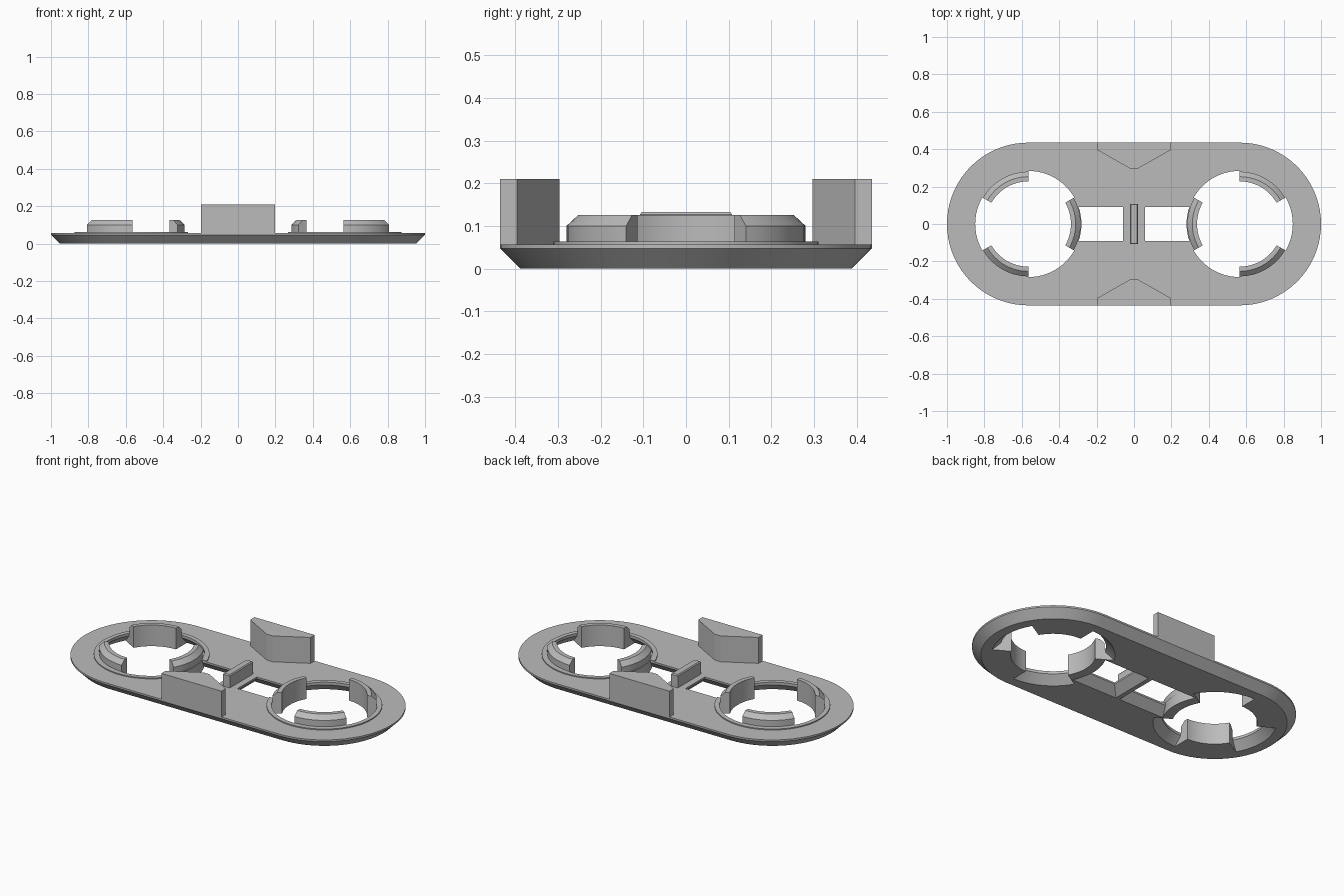
import bpy, bmesh, math

if "Cube" in bpy.data.objects:
    bpy.data.objects.remove(bpy.data.objects["Cube"])

END_X, HALF_W = 0.565, 0.435     # centres and radius of the rounded ends
LIP_Z, TOP_Z = 0.047, 0.057      # height of the undercut and of the plate
HOLE_R = 0.284

grey = bpy.data.materials.new("grey_plastic")
grey.use_nodes = True
grey.diffuse_color = (0.5, 0.5, 0.5, 1)
grey.node_tree.nodes["Principled BSDF"].inputs["Base Color"].default_value = (0.5, 0.5, 0.5, 1)


def finish(name, bm):
    bmesh.ops.recalc_face_normals(bm, faces=bm.faces)
    mesh = bpy.data.meshes.new(name)
    bm.to_mesh(mesh)
    bm.free()
    mesh.materials.append(grey)
    ob = bpy.data.objects.new(name, mesh)
    bpy.context.collection.objects.link(ob)
    return ob


def loft(name, layers):
    """Solid through stacked outlines, given as (outline, z)."""
    bm = bmesh.new()
    rings = [[bm.verts.new((x, y, z)) for x, y in pts] for pts, z in layers]
    n = len(rings[0])
    for a, b in zip(rings, rings[1:]):
        for i in range(n):
            j = (i + 1) % n
            bm.faces.new((a[i], a[j], b[j], b[i]))
    bm.faces.new(rings[0])
    bm.faces.new(rings[-1])
    return finish(name, bm)


def sweep(name, profile, start, stop, steps):
    """Turn an (r, z) profile about the hole centre on the +x side."""
    bm = bmesh.new()
    full = stop - start >= 360
    rings = []
    for k in range(steps if full else steps + 1):
        a = math.radians(start + (stop - start) * k / steps)
        rings.append([bm.verts.new((END_X + r * math.cos(a), r * math.sin(a), z))
                      for r, z in profile])
    n = len(profile)
    pairs = list(zip(rings, rings[1:])) + ([(rings[-1], rings[0])] if full else [])
    for a, b in pairs:
        for i in range(n):
            j = (i + 1) % n
            bm.faces.new((a[i], a[j], b[j], b[i]))
    if not full:
        bm.faces.new(rings[0])
        bm.faces.new(rings[-1])
    return finish(name, bm)


def activate(ob):
    bpy.ops.object.select_all(action='DESELECT')
    ob.select_set(True)
    bpy.context.view_layer.objects.active = ob


def cut(ob, cutter):
    mod = ob.modifiers.new("cut", 'BOOLEAN')
    mod.operation, mod.solver, mod.object = 'DIFFERENCE', 'EXACT', cutter
    activate(ob)
    bpy.ops.object.modifier_apply(modifier=mod.name)


def mirror(ob, axis=0):
    mod = ob.modifiers.new("mirror", 'MIRROR')
    mod.use_axis = [axis == i for i in range(3)]
    mod.use_mirror_merge = False
    activate(ob)
    bpy.ops.object.modifier_apply(modifier=mod.name)


def arc(cx, r, start, stop, steps):
    return [(cx + r * math.cos(math.radians(start + (stop - start) * k / steps)),
             r * math.sin(math.radians(start + (stop - start) * k / steps)))
            for k in range(steps + 1)]


def stadium(r):
    return arc(END_X, r, -90, 90, 36) + arc(-END_X, r, 90, 270, 36)


def circle(r):
    return arc(END_X, r, 0, 360, 72)[:-1]


def window(grow):
    """Slot between the centre bar and the curved clip."""
    y = 0.09 + grow
    a = math.degrees(math.asin(y / HOLE_R))
    return [(0.06 - grow, y), (0.06 - grow, -y)] + arc(END_X, HOLE_R, 180 + a, 180 - a, 12)


# Plate with an undercut outer edge
plate = loft("base_plate", [(stadium(HALF_W - LIP_Z), 0), (stadium(HALF_W), LIP_Z),
                            (stadium(HALF_W), TOP_Z)])

# Cutters for the round holes and slots, flared towards the underside
low = 0.01
hole_cutter = loft("hole_cutter", [(circle(HOLE_R + LIP_Z + low), -low),
                                   (circle(HOLE_R), LIP_Z), (circle(HOLE_R), 0.3)])
slot_cutter = loft("slot_cutter", [(window(LIP_Z), -low), (window(LIP_Z), 0),
                                   (window(0), LIP_Z), (window(0), 0.3)])
for cutter in (hole_cutter, slot_cutter):
    mirror(cutter)
    cutter.hide_render = True
    cut(plate, cutter)

# Thin raised rims around the round holes
rim = sweep("hole_rim", [(HOLE_R, LIP_Z), (0.31, LIP_Z), (0.31, 0.063), (HOLE_R, 0.063)],
            0, 360, 72)
cut(rim, slot_cutter)
mirror(rim)

# Curved clips, three per hole, filling the flare beneath them
clip_profile = [(0.228, 0), (HOLE_R + LIP_Z, 0), (HOLE_R, LIP_Z), (HOLE_R, 0.063),
                (0.28, 0.063), (0.28, 0.1), (0.253, 0.125), (0.228, 0.125)]
clips = []
for name, start in (("back_clip", 30), ("inner_clip", 150), ("front_clip", 270)):
    clip = sweep(name, clip_profile, start, start + 60, 12)
    if name == "inner_clip":
        cut(clip, slot_cutter)
    mirror(clip)
    clips.append(clip)

for cutter in (hole_cutter, slot_cutter):
    bpy.data.objects.remove(cutter)

# Upright fin on the centre bar, with a small top chamfer


def box(x, y):
    return [(x, y), (-x, y), (-x, -y), (x, -y)]


loft("centre_fin", [(box(0.022, 0.108), 0.05), (box(0.022, 0.108), 0.127),
                    (box(0.017, 0.103), 0.133)])

# Tall wedge-backed blocks on the front and back edges
outline = [(-0.197, -HALF_W), (0.197, -HALF_W), (0.197, -0.396), (0.02, -0.296),
           (-0.02, -0.296), (-0.197, -0.396)]
blocks = loft("edge_blocks", [(outline, 0.049), (outline, 0.21)])
mirror(blocks, axis=1)

# Smooth the curved parts, keeping edges sharp
for ob in [plate, rim] + clips:
    activate(ob)
    bpy.ops.object.shade_smooth_by_angle(angle=math.radians(25))
